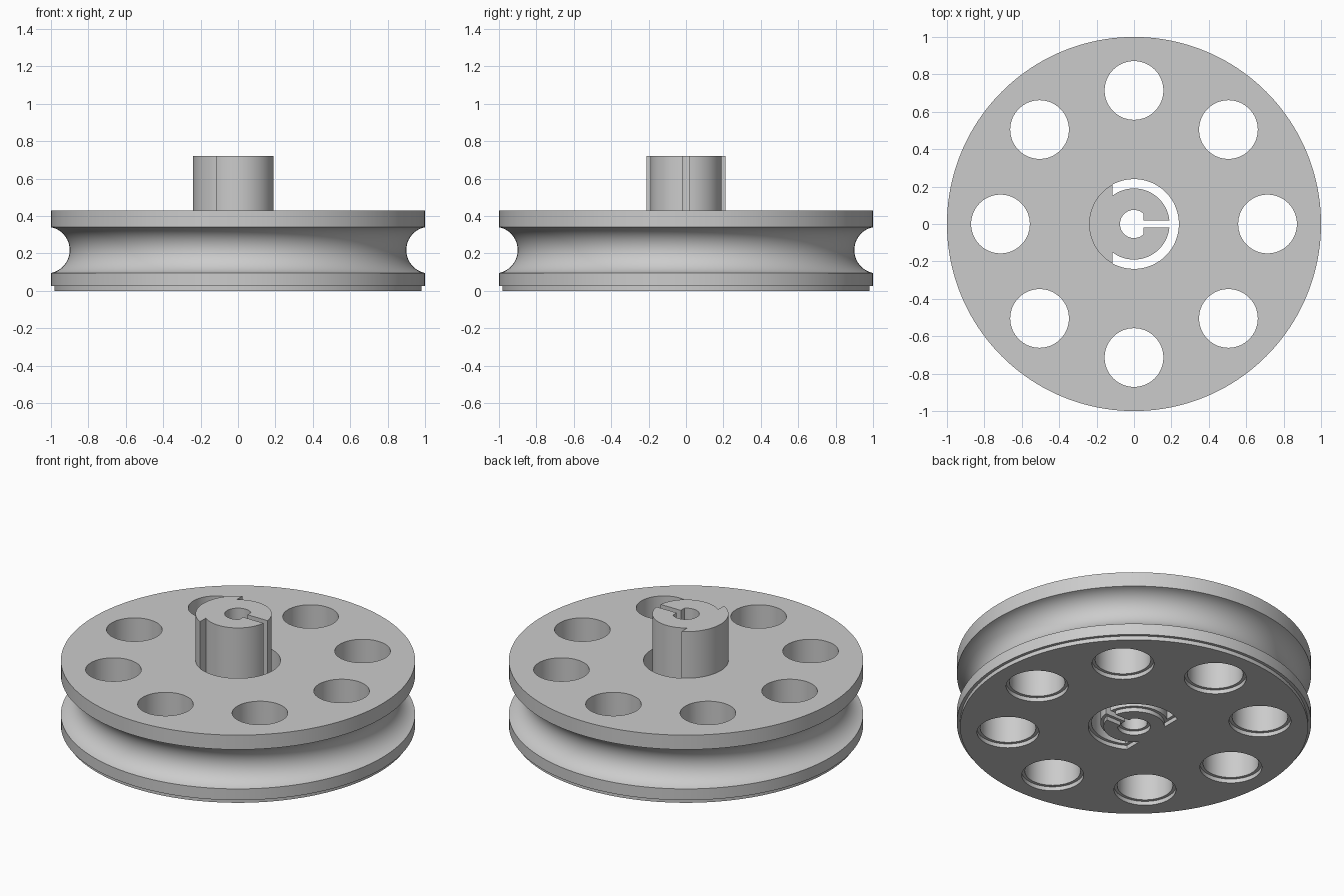
import bpy, bmesh
from math import sin, cos, acos, asin, sqrt, pi, radians

cube = bpy.data.objects.get("Cube")
if cube:
    bpy.data.objects.remove(cube, do_unlink=True)

STEP, TOP, HUB_TOP = 0.025, 0.43, 0.72   # bottom step, disc top, hub top
INSET = 0.018                            # how far the bottom step is set in


def arc(r, a, b, n):
    return [(r * cos(a + (b - a) * i / n), r * sin(a + (b - a) * i / n)) for i in range(n + 1)]


def circle(r, n, cx=0, cy=0):
    return [(cx + x, cy + y) for x, y in arc(r, 0, 2 * pi, n)[:-1]]


def loft(bm, levels):
    """Closed solid through a stack of (outline, z) levels."""
    rings = [[bm.verts.new((x, y, z)) for x, y in pts] for pts, z in levels]
    for low, high in zip(rings, rings[1:]):
        n = len(low)
        for i in range(n):
            j = (i + 1) % n
            bm.faces.new((low[i], low[j], high[j], high[i]))
    bm.faces.new(rings[0])
    bm.faces.new(rings[-1])


def finish(bm, name):
    bmesh.ops.recalc_face_normals(bm, faces=bm.faces)
    mesh = bpy.data.meshes.new(name)
    bm.to_mesh(mesh)
    bm.free()
    obj = bpy.data.objects.new(name, mesh)
    bpy.context.collection.objects.link(obj)
    return obj


def hub_gap(grow, outer):
    """Ring gap, slot and keyed bore as one outline."""
    flat_x, inner, half_slot = -0.115 - grow, 0.19 - grow, 0.02 + grow
    key_x, bore = 0.05 + grow, 0.075 + grow
    a, b = acos(flat_x / outer), acos(flat_x / inner)
    s, t = asin(half_slot / inner), acos(key_x / bore)
    return (arc(outer, -a, a, 64) + arc(inner, b, s, 40)
            + [(key_x, half_slot)] + arc(bore, t, 2 * pi - t, 40) + [(key_x, -half_slot)]
            + arc(inner, -s, -b, 40))


# Grooved wheel with its hub
groove_r, groove_mid, half = 0.125, 0.2175, asin(0.98)
groove_x = 1 + groove_r * cos(half)
groove = [(groove_x - groove_r * cos(-half + 2 * half * i / 24),
           groove_mid + groove_r * sin(-half + 2 * half * i / 24)) for i in range(25)]
profile = ([(1 - INSET, 0), (1 - INSET, STEP), (1, STEP)] + groove
           + [(1, TOP), (0.24, TOP), (0.24, HUB_TOP)])
bm = bmesh.new()
loft(bm, [(circle(r, 160), z) for r, z in profile])
wheel = finish(bm, "pulley_wheel")

# Cutter: eight stepped round holes and the hub gap
bm = bmesh.new()
for k in range(8):
    cx, cy = 0.714 * cos(k * pi / 4), 0.714 * sin(k * pi / 4)
    loft(bm, [(circle(r, 64, cx, cy), z) for r, z in
              ((0.157 + INSET, -0.1), (0.157 + INSET, STEP), (0.157, STEP), (0.157, 0.6))])
wide, narrow, above = hub_gap(INSET, 0.24 + INSET), hub_gap(0, 0.24), hub_gap(0, 0.3)
loft(bm, [(wide, -0.1), (wide, STEP), (narrow, STEP), (narrow, TOP), (above, TOP), (above, 1)])
cutter = finish(bm, "hole_cutter")
cutter.hide_render = True

cut = wheel.modifiers.new("holes", 'BOOLEAN')
cut.operation, cut.solver, cut.object = 'DIFFERENCE', 'EXACT', cutter
bpy.ops.object.select_all(action='DESELECT')
bpy.context.view_layer.objects.active = wheel
wheel.select_set(True)
bpy.ops.object.modifier_apply(modifier=cut.name)
bpy.data.objects.remove(cutter, do_unlink=True)
bpy.ops.object.shade_smooth_by_angle(angle=radians(30))

# Plain grey
grey = bpy.data.materials.new("light_grey")
grey.use_nodes = True
color = (0.6, 0.6, 0.6, 1)
grey.diffuse_color = color
grey.node_tree.nodes["Principled BSDF"].inputs["Base Color"].default_value = color
wheel.data.materials.clear()
wheel.data.materials.append(grey)
